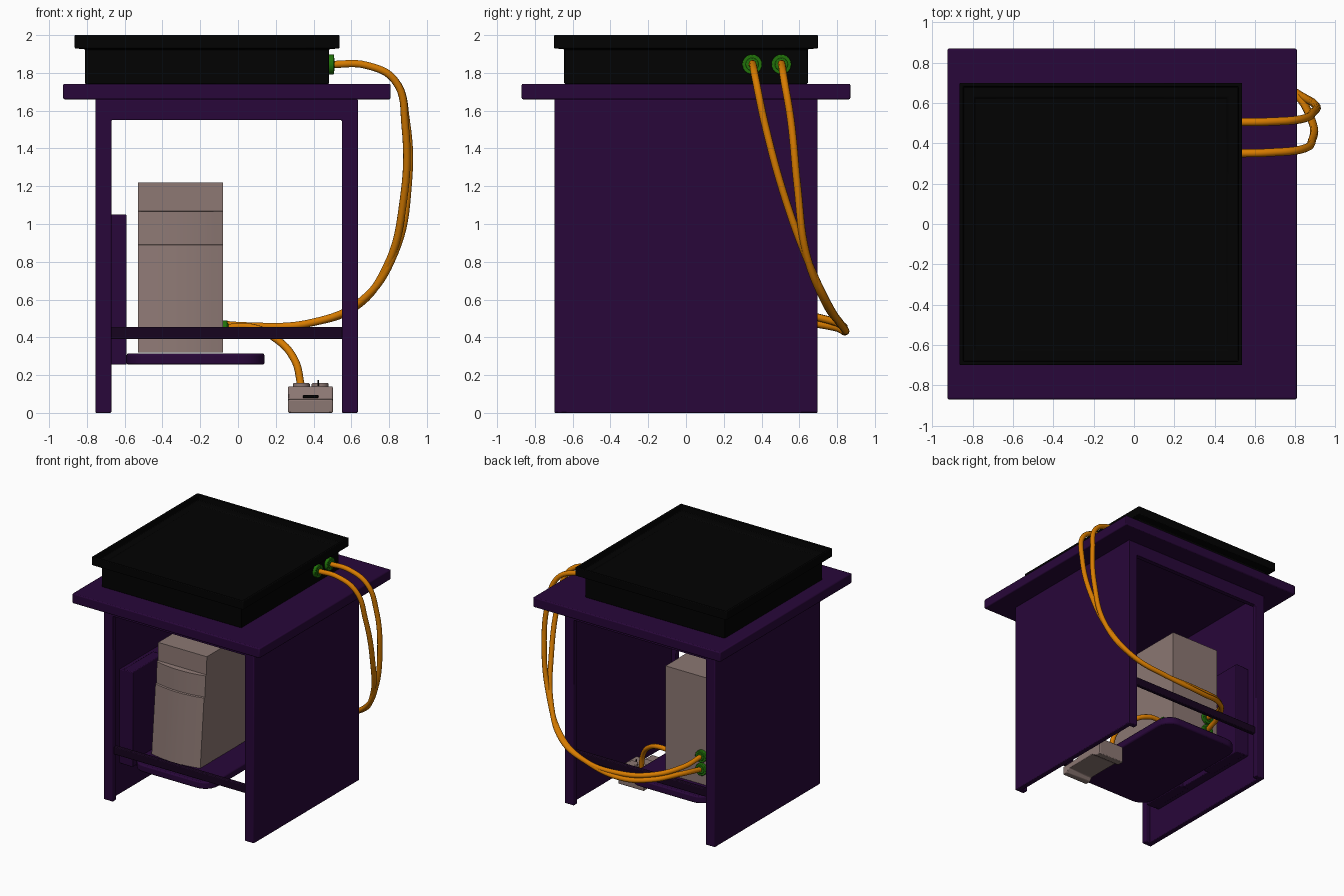
import bpy, bmesh, math
from mathutils import Vector, Matrix

if "Cube" in bpy.data.objects:
    bpy.data.objects.remove(bpy.data.objects["Cube"])


def material(name, rgb):
    m = bpy.data.materials.new(name)
    m.diffuse_color = (*rgb, 1)
    m.use_nodes = True
    m.node_tree.nodes["Principled BSDF"].inputs["Base Color"].default_value = m.diffuse_color
    return m


PURPLE = material("purple", (0.021, 0.002, 0.041))
DARK = material("dark_purple", (0.008, 0.001, 0.013))
BLACK = material("black", (0.0005, 0.0005, 0.0005))
BEIGE = material("beige", (0.26, 0.185, 0.17))
ORANGE = material("orange", (0.68, 0.20, 0.0))
GREEN = material("green", (0.015, 0.17, 0.003))


def finish(name, bm, mat, bevel=0.0):
    bmesh.ops.recalc_face_normals(bm, faces=bm.faces)
    me = bpy.data.meshes.new(name)
    bm.to_mesh(me)
    bm.free()
    ob = bpy.data.objects.new(name, me)
    bpy.context.collection.objects.link(ob)
    me.materials.append(mat)
    if bevel:
        mod = ob.modifiers.new("bevel", 'BEVEL')
        mod.width, mod.segments, mod.limit_method = bevel, 2, 'ANGLE'
    bpy.ops.object.select_all(action='DESELECT')
    ob.select_set(True)
    bpy.context.view_layer.objects.active = ob
    bpy.ops.object.shade_smooth_by_angle(angle=math.radians(30))
    return ob


def box(name, x, y, z, mat, bevel=0.006):
    bm = bmesh.new()
    bmesh.ops.create_cube(bm, size=1)
    lo, hi = Vector((x[0], y[0], z[0])), Vector((x[1], y[1], z[1]))
    for v in bm.verts:
        v.co = Vector([(lo[i] + hi[i]) / 2 + v.co[i] * (hi[i] - lo[i]) for i in range(3)])
    return finish(name, bm, mat, bevel)


def prism(name, points, offset, mat, bevel=0.006):
    """Extrude a closed outline of 3D points along an offset."""
    bm = bmesh.new()
    f = bm.faces.new([bm.verts.new(p) for p in points])
    r = bmesh.ops.extrude_face_region(bm, geom=[f])
    for v in r["geom"]:
        if isinstance(v, bmesh.types.BMVert):
            v.co += Vector(offset)
    return finish(name, bm, mat, bevel)


def rounded(a0, a1, b0, b1, r, n=6):
    """Rounded rectangle outline, counter-clockwise from the low-low corner."""
    pts = []
    corners = [(a0 + r, b0 + r), (a1 - r, b0 + r), (a1 - r, b1 - r), (a0 + r, b1 - r)]
    for i, (a, b) in enumerate(corners):
        for k in range(n + 1):
            t = math.pi * (1 + i / 2) + math.pi / 2 * k / n
            pts.append((a + r * math.cos(t), b + r * math.sin(t)))
    return pts


def cable(name, pts, radius=0.02):
    cu = bpy.data.curves.new(name, 'CURVE')
    cu.dimensions = '3D'
    cu.bevel_depth, cu.bevel_resolution, cu.resolution_u = radius, 3, 8
    cu.use_fill_caps = True
    s = cu.splines.new('BEZIER')
    s.bezier_points.add(len(pts) - 1)
    for bp, p in zip(s.bezier_points, pts):
        bp.co = p
        bp.handle_left_type = bp.handle_right_type = 'AUTO'
    cu.materials.append(ORANGE)
    ob = bpy.data.objects.new(name, cu)
    bpy.context.collection.objects.link(ob)
    return ob


def disc(name, start, axis, radius, length, mat):
    bm = bmesh.new()
    axis = Vector(axis)
    m = (Matrix.Translation(Vector(start) + axis * length / 2)
         @ axis.to_track_quat('Z', 'Y').to_matrix().to_4x4())
    bmesh.ops.create_cone(bm, cap_ends=True, segments=24, radius1=radius,
                          radius2=radius, depth=length, matrix=m)
    return finish(name, bm, mat, 0.004)


# Cabinet: top, side panels, front and back face frames, rails
box("table_top", (-0.926, 0.808), (-0.87, 0.87), (1.66, 1.742), PURPLE, 0.008)
box("left_panel", (-0.755, -0.71), (-0.695, 0.695), (0, 1.66), PURPLE)
box("right_panel", (0.59, 0.635), (-0.695, 0.695), (0, 1.66), PURPLE)
for side, s in (("front", -1), ("back", 1)):
    outline = [(-0.755, 0), (-0.67, 0), (-0.67, 1.55), (0.55, 1.55), (0.55, 0),
               (0.635, 0), (0.635, 1.66), (-0.755, 1.66)]
    prism(side + "_frame", [(x, s * 0.697, z) for x, z in outline],
          (0, -s * 0.045, 0), PURPLE)
    y = sorted((s * 0.645, s * 0.68))
    box(side + "_rail", (-0.72, 0.6), y, (0.39, 0.455), DARK)

# Black box on top: stacked rectangular rings, thin rim around a sunken lid
bm = bmesh.new()
rings = []
for inset, z in ((0.055, 1.742), (0.055, 1.925), (0, 1.93), (0, 2.0), (0.018, 2.0),
                 (0.02, 1.952), (0.073, 1.952), (0.076, 1.942)):
    x0, x1, y0, y1 = -0.865 + inset, 0.537 - inset, -0.7 + inset, 0.7 - inset
    rings.append([bm.verts.new((x, y, z)) for x, y in
                  ((x0, y0), (x1, y0), (x1, y1), (x0, y1))])
for a, b in zip(rings, rings[1:]):
    for i in range(4):
        j = (i + 1) % 4
        bm.faces.new((a[i], a[j], b[j], b[i]))
bm.faces.new(rings[0])
bm.faces.new(rings[-1])
finish("top_box", bm, BLACK, 0.005)

# Hanging shelf with its upright: a backing plate and two thick arms
prism("shelf", [(a, b, 0.255) for a, b in
                rounded(-0.59, 0.14, -0.58, 0.58, 0.12)], (0, 0, 0.06), PURPLE, 0.01)
box("shelf_backing", (-0.72, -0.63), (-0.55, 0.55), (0.257, 1.045), PURPLE)
for s in (-1, 1):
    box("shelf_arm", (-0.68, -0.59), sorted((s * 0.15, s * 0.55)), (0.255, 1.05), PURPLE)

# Computer tower: side profile swept across x with a bowed front
profile = [(0.385, 0.32), (-0.385, 0.32), (-0.335, 0.888), (-0.322, 0.892),
           (-0.315, 1.066), (-0.302, 1.07), (-0.298, 1.22), (0.385, 1.22)]
bm = bmesh.new()
cols = []
for k in range(9):
    u = k / 4 - 1
    cols.append([bm.verts.new((-0.305 + 0.225 * u,
                               y - (0.03 * (1 - u * u) if y < 0 and z < 1.067 else 0), z))
                 for y, z in profile])
n = len(profile)
for a, b in zip(cols, cols[1:]):
    for i in range(n):
        j = (i + 1) % n
        bm.faces.new((a[i], a[j], b[j], b[i]))
bm.faces.new(cols[0])
bm.faces.new(cols[-1])
finish("computer_tower", bm, BEIGE)

# Foot pedal on the floor
pedal = [(-0.27, 0), (-0.27, 0.07), (-0.10, 0.075), (-0.06, 0.14), (0.18, 0.14),
         (0.18, 0), (0.13, 0), (0.08, 0.03), (-0.2, 0.03), (-0.22, 0)]
prism("pedal", [(0.265, y, z) for y, z in pedal], (0.237, 0, 0), BEIGE)
for x in (0.335, 0.435):
    disc("pedal_button", (x, 0.09, 0.135), (0, 0, 1), 0.045, 0.022, BEIGE)
box("pedal_slot", (0.345, 0.425), (-0.115, -0.085), (0.078, 0.095), BLACK, 0.003)
disc("pedal_pin", (0.425, 0.05, 0.14), (0, 0, 1), 0.005, 0.035, BLACK)

# Green connectors: collar plus narrower sleeve
for name, p, axis, r in (("box_socket_a", (0.478, 0.35, 1.845), (1, 0, 0), 0.053),
                         ("box_socket_b", (0.478, 0.505, 1.845), (1, 0, 0), 0.053),
                         ("tower_socket_a", (-0.42, 0.38, 0.45), (0, 1, 0), 0.05),
                         ("tower_socket_b", (-0.42, 0.38, 0.56), (0, 1, 0), 0.05),
                         ("tower_socket_side", (-0.085, 0.27, 0.45), (1, 0, 0), 0.04)):
    disc(name + "_collar", p, axis, r, 0.03, GREEN)
    disc(name + "_sleeve", p, axis, r * 0.65, 0.034, GREEN)

# Cables
cable("cable_a", [(0.49, 0.35, 1.845), (0.68, 0.355, 1.84), (0.83, 0.37, 1.76),
                  (0.885, 0.42, 1.52), (0.875, 0.53, 1.12), (0.785, 0.66, 0.77),
                  (0.62, 0.76, 0.56), (0.35, 0.82, 0.47), (0, 0.84, 0.43),
                  (-0.22, 0.78, 0.455), (-0.37, 0.6, 0.475), (-0.42, 0.39, 0.45)])
cable("cable_b", [(0.49, 0.505, 1.845), (0.68, 0.508, 1.84), (0.83, 0.52, 1.76),
                  (0.89, 0.555, 1.55), (0.9, 0.59, 1.2), (0.83, 0.635, 0.85),
                  (0.65, 0.735, 0.59), (0.4, 0.81, 0.48), (0.05, 0.83, 0.46),
                  (-0.22, 0.76, 0.49), (-0.38, 0.58, 0.53), (-0.42, 0.39, 0.56)])
cable("pedal_cable", [(-0.07, 0.27, 0.45), (0.06, 0.26, 0.455), (0.19, 0.21, 0.40),
                      (0.30, 0.14, 0.28), (0.335, 0.115, 0.14)])
